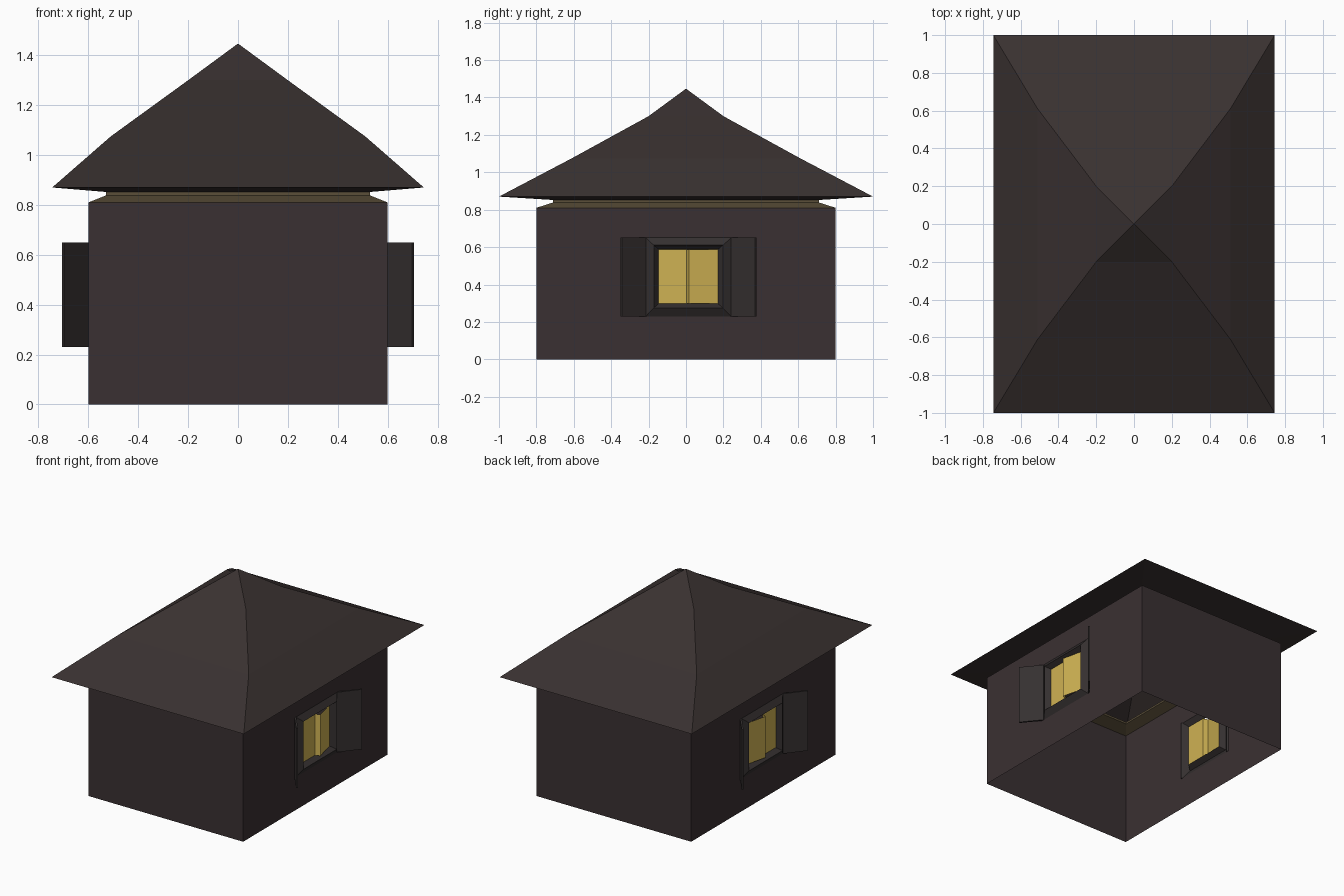
import bpy, bmesh

if "Cube" in bpy.data.objects:
    bpy.data.objects.remove(bpy.data.objects["Cube"])


def material(name, r, g, b):
    """Flat colour from sRGB 0-255."""
    def lin(c):
        c /= 255
        return c / 12.92 if c < 0.04045 else ((c + 0.055) / 1.055) ** 2.4
    m = bpy.data.materials.new(name)
    m.diffuse_color = (lin(r), lin(g), lin(b), 1)
    m.use_nodes = True
    m.node_tree.nodes["Principled BSDF"].inputs["Base Color"].default_value = m.diffuse_color
    return m


WALL = material("dark brown wall", 58, 48, 50)
ROOF = material("dark brown roof", 57, 49, 48)
TRIM = material("dark grey wood", 53, 48, 48)
BAND = material("olive band", 91, 79, 57)
GLASS = material("yellow glass", 207, 178, 83)


def build(name, bm, mat):
    me = bpy.data.meshes.new(name)
    bm.to_mesh(me)
    bm.free()
    me.materials.append(mat)
    ob = bpy.data.objects.new(name, me)
    bpy.context.collection.objects.link(ob)
    return ob


def loft(bm, rings):
    """Join a series of equally long closed rings with quads."""
    loops = [[bm.verts.new(p) for p in ring] for ring in rings]
    for a, b in zip(loops, loops[1:]):
        for i in range(len(a)):
            j = (i + 1) % len(a)
            bm.faces.new((a[i], a[j], b[j], b[i]))
    return loops[-1]


def flat_ring(x, y, z):
    return [(-x, -y, z), (x, -y, z), (x, y, z), (-x, y, z)]


def side_ring(x, y0, y1, z0, z1, s):
    """Rectangle in a side wall; s is +1 for right, -1 for left."""
    ring = [(s * x, y0, z0), (s * x, y1, z0), (s * x, y1, z1), (s * x, y0, z1)]
    return ring if s > 0 else ring[::-1]


HOLE = (0.6, -0.215, 0.242, 0.23, 0.65)

# Walls: plain front and back, sides with a window opening, open below
bm = bmesh.new()
for s in (1, -1):
    bm.faces.new([bm.verts.new(p) for p in (
        (-0.6 * s, -0.8 * s, 0), (0.6 * s, -0.8 * s, 0),
        (0.6 * s, -0.8 * s, 0.81), (-0.6 * s, -0.8 * s, 0.81))])
    loft(bm, [side_ring(0.6, -0.8, 0.8, 0, 0.81, s), side_ring(*HOLE, s)])
build("walls", bm, WALL)

# Sloped ledge and neck under the roof
bm = bmesh.new()
loft(bm, [flat_ring(0.6, 0.8, 0.81), flat_ring(0.53, 0.712, 0.838),
          flat_ring(0.53, 0.712, 0.852)])
build("eave_band", bm, BAND)

# Hipped roof with soffit
bm = bmesh.new()
top = loft(bm, [flat_ring(0.53, 0.712, 0.852), flat_ring(0.745, 1.0, 0.87),
                flat_ring(0.51, 0.61, 1.075), flat_ring(0.2, 0.2, 1.3)])
apex = bm.verts.new((0, 0, 1.447))
for i in range(4):
    bm.faces.new((top[i], top[(i + 1) % 4], apex))
build("roof", bm, ROOF)

for s, side in ((1, "right"), (-1, "left")):
    # Raised window frame stepping back in to the glass
    bm = bmesh.new()
    loft(bm, [side_ring(*HOLE, s),
              side_ring(0.628, -0.172, 0.197, 0.275, 0.61, s),
              side_ring(0.592, -0.145, 0.17, 0.298, 0.587, s)])
    build(side + "_window_frame", bm, TRIM)

    # Panes: one flat, one swung slightly outward, joined by its edge
    bm = bmesh.new()
    line = [(0.594, -0.147), (0.594, 0.002), (0.628, 0.015), (0.59, 0.172)]
    low = [bm.verts.new((s * x, y, 0.298)) for x, y in line]
    high = [bm.verts.new((s * x, y, 0.587)) for x, y in line]
    for i in range(3):
        quad = (low[i], low[i + 1], high[i + 1], high[i])
        bm.faces.new(quad if s > 0 else quad[::-1])
    build(side + "_window_panes", bm, GLASS)

    # Shutters swung open at an angle from the wall
    for hinge, d, end in ((-0.215, -1, "front"), (0.242, 1, "back")):
        bm = bmesh.new()
        plan = [(0.592, hinge + d * 0.006), (0.6, hinge - d * 0.003),
                (0.705, hinge + d * 0.127), (0.697, hinge + d * 0.136)]
        rings = [[(s * x, y, z) for x, y in plan] for z in (0.23, 0.65)]
        last = loft(bm, rings)
        bm.faces.new(last)
        bm.faces.new(list(bm.verts)[:4])
        bmesh.ops.recalc_face_normals(bm, faces=bm.faces[:])
        build(f"{side}_{end}_shutter", bm, TRIM)

# Point roof and band faces consistently outward
for name in ("roof", "eave_band"):
    me = bpy.data.objects[name].data
    bm = bmesh.new()
    bm.from_mesh(me)
    bm.normal_update()
    bmesh.ops.remove_doubles(bm, verts=bm.verts[:], dist=1e-5)
    bm.to_mesh(me)
    bm.free()
